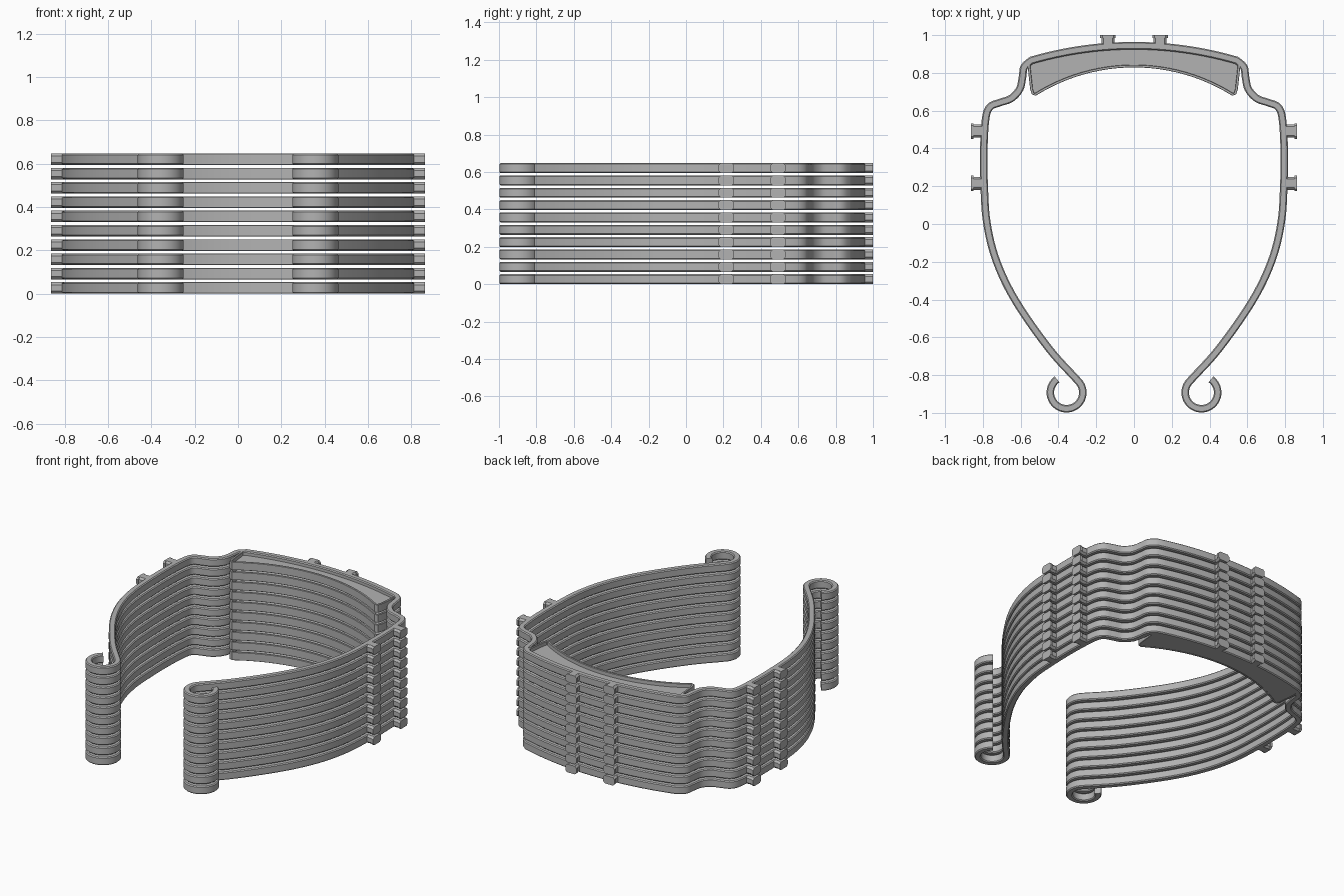
import bpy, bmesh, math
from mathutils import Vector

LAYERS, PITCH, HEIGHT, THICK = 10, 0.066, 0.053, 0.04

if "Cube" in bpy.data.objects:
    bpy.data.objects.remove(bpy.data.objects["Cube"], do_unlink=True)

grey = bpy.data.materials.new("grey plastic")
grey.use_nodes = True
grey.diffuse_color = (0.45, 0.45, 0.45, 1)
grey.node_tree.nodes["Principled BSDF"].inputs["Base Color"].default_value = grey.diffuse_color


def smooth_path(pts, steps=6):
    """Catmull-Rom curve through the points."""
    p = [Vector(q) for q in pts]
    p = [2 * p[0] - p[1]] + p + [2 * p[-1] - p[-2]]
    out = []
    for a, b, c, d in zip(p, p[1:], p[2:], p[3:]):
        for i in range(steps):
            t = i / steps
            out.append(0.5 * (2 * b + (c - a) * t + (2 * a - 5 * b + 4 * c - d) * t * t
                              + (3 * b - a - 3 * c + d) * t ** 3))
    return out + [p[-2]]


def arc(cx, cy, r, start, end, n):
    angles = [math.radians(start + (end - start) * i / n) for i in range(n + 1)]
    return [Vector((cx + r * math.cos(a), cy + r * math.sin(a))) for a in angles]


def bow(half, y_mid, sag, n=24):
    """Shallow arch from +half to -half."""
    r = (half * half + sag * sag) / (2 * sag)
    a = math.degrees(math.asin(half / r))
    return arc(0, y_mid - r, r, 90 - a, 90 + a, n)


def mirrored(pts):
    return [Vector((-p.x, p.y)) for p in reversed(pts)]


def sweep(bm, path, width, cut, z0=0.0, z1=HEIGHT):
    """Sweep a chamfered rectangle along a flat path."""
    w = width / 2
    section = [(-w + cut, z0), (w - cut, z0), (w, z0 + cut), (w, z1 - cut),
               (w - cut, z1), (-w + cut, z1), (-w, z1 - cut), (-w, z0 + cut)]
    rings = []
    for i, p in enumerate(path):
        t = (path[min(i + 1, len(path) - 1)] - path[max(i - 1, 0)]).normalized()
        n = Vector((-t.y, t.x))
        rings.append([bm.verts.new((p.x + n.x * s, p.y + n.y * s, z)) for s, z in section])
    for a, b in zip(rings, rings[1:]):
        for i in range(len(a)):
            j = (i + 1) % len(a)
            bm.faces.new((a[i], a[j], b[j], b[i]))
    bm.faces.new(rings[0])
    bm.faces.new(rings[-1])


def stacked(name, bm):
    """Finish a part and repeat it up the stack."""
    bmesh.ops.recalc_face_normals(bm, faces=bm.faces)
    mesh = bpy.data.meshes.new(name)
    bm.to_mesh(mesh)
    bm.free()
    mesh.materials.append(grey)
    mesh.shade_smooth()
    mesh.set_sharp_from_angle(angle=math.radians(30))
    obj = bpy.data.objects.new(name, mesh)
    bpy.context.collection.objects.link(obj)
    arr = obj.modifiers.new("stack", 'ARRAY')
    arr.count = LAYERS
    arr.use_relative_offset = False
    arr.use_constant_offset = True
    arr.constant_offset_displace = (0, 0, PITCH)


# Headband: curled hook, long side arm, stepped shoulder, brow arch
hook = arc(0.357, -0.892, 0.086, 54, 360 + 137, 40)
hook = [p for p in hook][:-1]
side = smooth_path([(0.294, -0.833), (0.45, -0.66), (0.625, -0.41), (0.727, -0.2),
                    (0.778, 0.0), (0.793, 0.2), (0.795, 0.4), (0.785, 0.56),
                    (0.762, 0.62), (0.71, 0.643), (0.65, 0.665), (0.605, 0.715),
                    (0.59, 0.78), (0.582, 0.83), (0.545, 0.866)])
# The hook runs from its free tip round the outer side and bottom to the arm
hook = arc(0.357, -0.892, 0.086, 54, -223, 40)
half = hook + side[1:]
bm = bmesh.new()
sweep(bm, half + bow(0.545, 0.944, 0.078)[1:-1] + mirrored(half), THICK, 0.006)
stacked("headband", bm)

# Brow pad: recessed floor with a thin raised rim
end = [Vector((0.558, 0.855)), Vector((0.543, 0.715)), Vector((0.535, 0.69))]
inner = bow(0.522, 0.836, 0.15)
rim = end + inner + mirrored(end)
bm = bmesh.new()
sweep(bm, rim, 0.014, 0.002)
stacked("brow_pad_rim", bm)

bm = bmesh.new()
outline = rim + list(reversed(bow(0.54, 0.935, 0.078)))
floor = bm.faces.new([bm.verts.new((p.x, p.y, 0.001)) for p in outline])
top = bmesh.ops.extrude_face_region(bm, geom=[floor])
bmesh.ops.translate(bm, vec=(0, 0, 0.027),
                    verts=[v for v in top["geom"] if isinstance(v, bmesh.types.BMVert)])
stacked("brow_pad_floor", bm)

# Mounting pegs: chamfered stem with a slightly wider head
bm = bmesh.new()


def peg(root, tip):
    root, tip = Vector(root), Vector(tip)
    sweep(bm, [root, tip], 0.07, 0.012)
    sweep(bm, [tip - (tip - root).normalized() * 0.014, tip], 0.082, 0.012)


for s in (-1, 1):
    peg((s * 0.138, 0.945), (s * 0.138, 1.0))
    for y in (0.215, 0.492):
        peg((s * 0.79, y), (s * 0.863, y))
stacked("mounting_pegs", bm)
